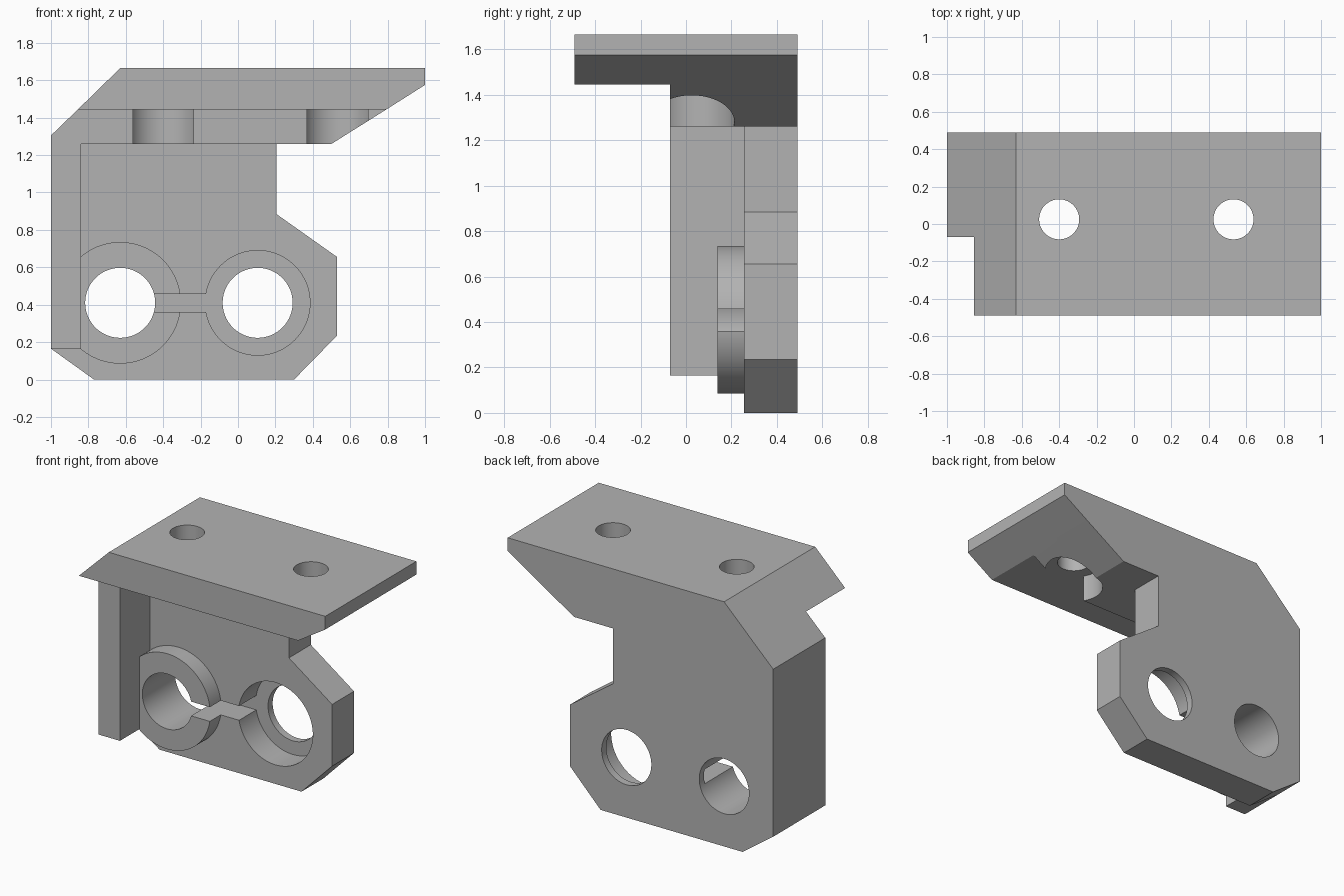
import bpy
import bmesh
import math
from mathutils import Matrix, Vector

cube = bpy.data.objects.get("Cube")
if cube:
    bpy.data.objects.remove(cube, do_unlink=True)

# Single grey material
grey = bpy.data.materials.new("plain grey")
grey.use_nodes = True
colour = (0.45, 0.45, 0.45, 1)
grey.diffuse_color = colour
grey.node_tree.nodes["Principled BSDF"].inputs["Base Color"].default_value = colour


def finish(name, bm):
    bmesh.ops.recalc_face_normals(bm, faces=bm.faces)
    mesh = bpy.data.meshes.new(name)
    bm.to_mesh(mesh)
    bm.free()
    mesh.materials.append(grey)
    obj = bpy.data.objects.new(name, mesh)
    bpy.context.collection.objects.link(obj)
    return obj


def prism(name, outline, y0, y1):
    """Extrude an xz outline from y0 to y1."""
    bm = bmesh.new()
    face = bm.faces.new([bm.verts.new((x, y0, z)) for x, z in outline])
    new = bmesh.ops.extrude_face_region(bm, geom=[face])["geom"]
    verts = [v for v in new if isinstance(v, bmesh.types.BMVert)]
    bmesh.ops.translate(bm, verts=verts, vec=(0, y1 - y0, 0))
    return finish(name, bm)


def cylinder(name, start, end, radius):
    a, b = Vector(start), Vector(end)
    turn = (b - a).to_track_quat("Z", "Y").to_matrix().to_4x4()
    bm = bmesh.new()
    bmesh.ops.create_cone(bm, cap_ends=True, segments=96, radius1=radius, radius2=radius,
                          depth=(b - a).length,
                          matrix=Matrix.Translation((a + b) / 2) @ turn)
    return finish(name, bm)


def combine(body, tool, operation):
    tool.hide_render = True
    mod = body.modifiers.new(operation.lower(), "BOOLEAN")
    mod.operation = operation
    mod.solver = "EXACT"
    mod.object = tool
    bpy.context.view_layer.objects.active = body
    bpy.ops.object.modifier_apply(modifier=mod.name)
    bpy.data.objects.remove(tool, do_unlink=True)


BACK, PLATE, RIB, FRONT = 0.49, 0.255, -0.07, -0.49
SHELF, STEP = 1.445, 1.26
HOLE_Z, LEFT_X, RIGHT_X = 0.41, -0.63, 0.105
slope_left, slope_right = (-0.855, SHELF), (0.795, SHELF)
shelf_top = [(1, 1.575), (1, 1.665), (-0.63, 1.665)]
side = [(-1, 1.305), (-1, 0.165)]

# Back plate, then side rib with the thick step, then the overhanging shelf
bracket = prism("bracket", [(-0.77, 0), (0.30, 0), (0.53, 0.235), (0.53, 0.655),
                            (0.205, 0.885), (0.205, STEP), (0.5, STEP), slope_right]
                + shelf_top + [slope_left] + side, PLATE, BACK)
rib = prism("rib", side + [(-0.84, 0.165), (-0.84, STEP), (0.5, STEP),
                           slope_right, slope_left], RIB, PLATE)
combine(bracket, rib, "UNION")
for y0, y1 in [(FRONT, PLATE)]:
    shelf = prism("shelf", [slope_left, slope_right] + shelf_top, y0, y1)
    combine(bracket, shelf, "UNION")

# Raised boss around the first bore
boss = cylinder("boss", (LEFT_X, 0.138, HOLE_Z), (LEFT_X, 0.3, HOLE_Z), 0.325)
combine(bracket, boss, "UNION")

# Two through bores, one with a wide front recess, joined by a slot
for x in (LEFT_X, RIGHT_X):
    bore = cylinder("bore", (x, 0, HOLE_Z), (x, 0.6, HOLE_Z), 0.187)
    combine(bracket, bore, "DIFFERENCE")
recess = cylinder("recess", (RIGHT_X, 0, HOLE_Z), (RIGHT_X, 0.44, HOLE_Z), 0.28)
combine(bracket, recess, "DIFFERENCE")
slot = prism("slot", [(LEFT_X, 0.36), (RIGHT_X, 0.36), (RIGHT_X, 0.457),
                      (LEFT_X, 0.457)], 0, 0.44)
combine(bracket, slot, "DIFFERENCE")

# Screw holes in the shelf with wide pockets beneath
for x in (-0.4, 0.532):
    pocket = cylinder("pocket", (x, 0.025, 1.1), (x, 0.025, SHELF), 0.188)
    combine(bracket, pocket, "DIFFERENCE")
    screw_hole = cylinder("screw_hole", (x, 0.025, 1.3), (x, 0.025, 1.8), 0.107)
    combine(bracket, screw_hole, "DIFFERENCE")

# Smooth bores, crisp edges
bpy.ops.object.select_all(action="DESELECT")
bracket.select_set(True)
bpy.context.view_layer.objects.active = bracket
bpy.ops.object.shade_smooth_by_angle(angle=math.radians(25))
